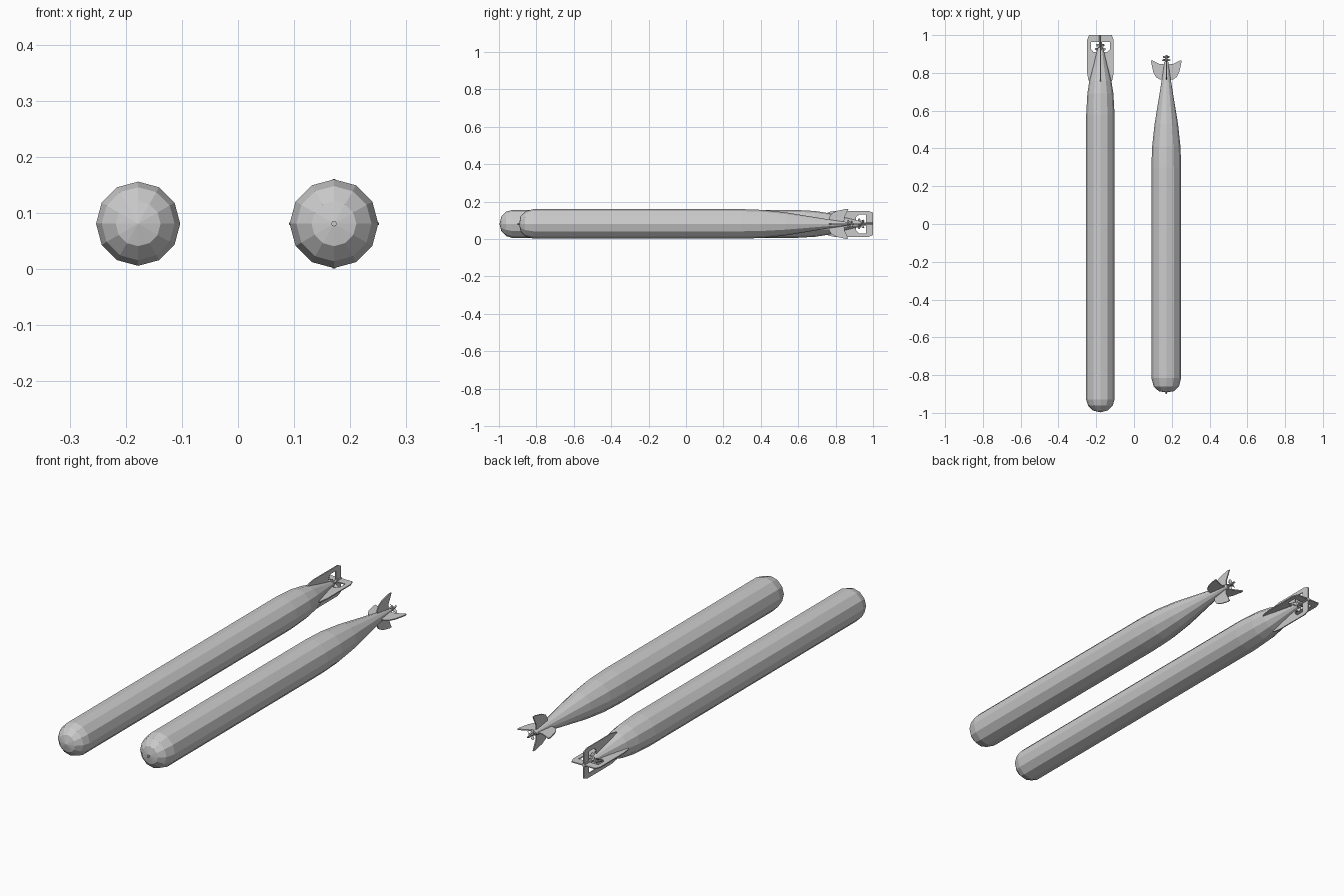
import bpy, bmesh, math
from mathutils import Matrix, Vector

if "Cube" in bpy.data.objects:
    bpy.data.objects.remove(bpy.data.objects["Cube"])

ZC = 0.081
SIDES = 12


def finish(bm, name, x):
    bmesh.ops.recalc_face_normals(bm, faces=bm.faces[:])
    me = bpy.data.meshes.new(name)
    bm.to_mesh(me)
    bm.free()
    ob = bpy.data.objects.new(name, me)
    ob.location = (x, 0, ZC)
    bpy.context.collection.objects.link(ob)
    return ob


def lathe(name, x, profile, sides=SIDES):
    """Revolve (radius, y) points around the y axis; zero radius makes a tip."""
    bm = bmesh.new()
    rings = []
    for r, y in profile:
        n = 1 if r == 0 else sides
        rings.append([bm.verts.new((r * math.cos(2 * math.pi * i / sides), y,
                                    r * math.sin(2 * math.pi * i / sides))) for i in range(n)])
    for a, b in zip(rings, rings[1:]):
        for i in range(sides):
            j = (i + 1) % sides
            ring = [a[i % len(a)], a[j % len(a)], b[j % len(b)], b[i % len(b)]]
            bm.faces.new(list(dict.fromkeys(ring)))
    return finish(bm, name, x)


def blades(name, x, outline, thick, count=4, pitch=0.0, turn=0.0, y0=0.0):
    """Repeat a flat plate with (radius, y) outline around the y axis."""
    bm = bmesh.new()
    for k in range(count):
        m = (Matrix.Translation((0, y0, 0))
             @ Matrix.Rotation(turn + 2 * math.pi * k / count, 4, 'Y')
             @ Matrix.Rotation(pitch, 4, 'X'))
        lo, hi = ([bm.verts.new(m @ Vector((r, y, s * thick / 2))) for r, y in outline]
                  for s in (-1, 1))
        bm.faces.new(lo)
        bm.faces.new(hi[::-1])
        n = len(outline)
        for i in range(n):
            j = (i + 1) % n
            bm.faces.new((lo[i], lo[j], hi[j], hi[i]))
    return finish(bm, name, x)


def propeller_pair(name, x, radius, ys):
    # two contra-rotating propellers
    w = radius * 0.3
    shape = [(0.002, -w * 0.5), (radius * 0.75, -w), (radius, -w * 0.3),
             (radius, w * 0.5), (radius * 0.7, w), (0.002, w * 0.5)]
    for i, y in enumerate(ys):
        blades(f"{name}_{i + 1}", x, shape, 0.002, 4,
               math.radians(40 if i else -40), math.radians(45 if i else 15), y)


# long torpedo
LX = -0.178
lathe("long_body", LX, [(0, -0.997), (0.04, -0.987), (0.065, -0.962), (0.075, -0.93),
                        (0.075, 0.58), (0.069, 0.69), (0.058, 0.76), (0.037, 0.84),
                        (0.014, 0.935), (0, 0.94)])
lathe("long_tail_shaft", LX, [(0, 0.92), (0.008, 0.92), (0.008, 1.0), (0, 1.0)], 8)
# frame fins with an opening around the propellers
blades("long_frame_fins", LX,
       [(0.002, 0.74), (0.05, 0.74), (0.064, 0.765), (0.07, 0.80), (0.07, 0.975),
        (0.06, 1.0), (0.002, 1.0), (0.002, 0.963), (0.05, 0.963), (0.05, 0.925),
        (0.036, 0.91), (0.002, 0.91)], 0.005)
propeller_pair("long_propeller", LX, 0.029, (0.926, 0.946))

# short torpedo
SX = 0.171
lathe("short_body", SX, [(0, -0.892), (0.04, -0.885), (0.067, -0.86), (0.079, -0.815),
                         (0.079, 0.30), (0.075, 0.41), (0.062, 0.53), (0.026, 0.75),
                         (0.01, 0.86), (0, 0.865)])
lathe("short_nose_pin", SX, [(0, -0.88), (0.005, -0.88), (0.005, -0.9), (0, -0.9)], 8)
lathe("short_tail_shaft", SX, [(0, 0.85), (0.007, 0.85), (0.005, 0.895), (0, 0.895)], 8)
# swept fins
blades("short_swept_fins", SX,
       [(0.002, 0.765), (0.035, 0.765), (0.055, 0.778), (0.069, 0.805), (0.08, 0.855),
        (0.079, 0.868), (0.066, 0.862), (0.035, 0.847), (0.002, 0.845)], 0.005)
propeller_pair("short_propeller", SX, 0.022, (0.868, 0.885))
